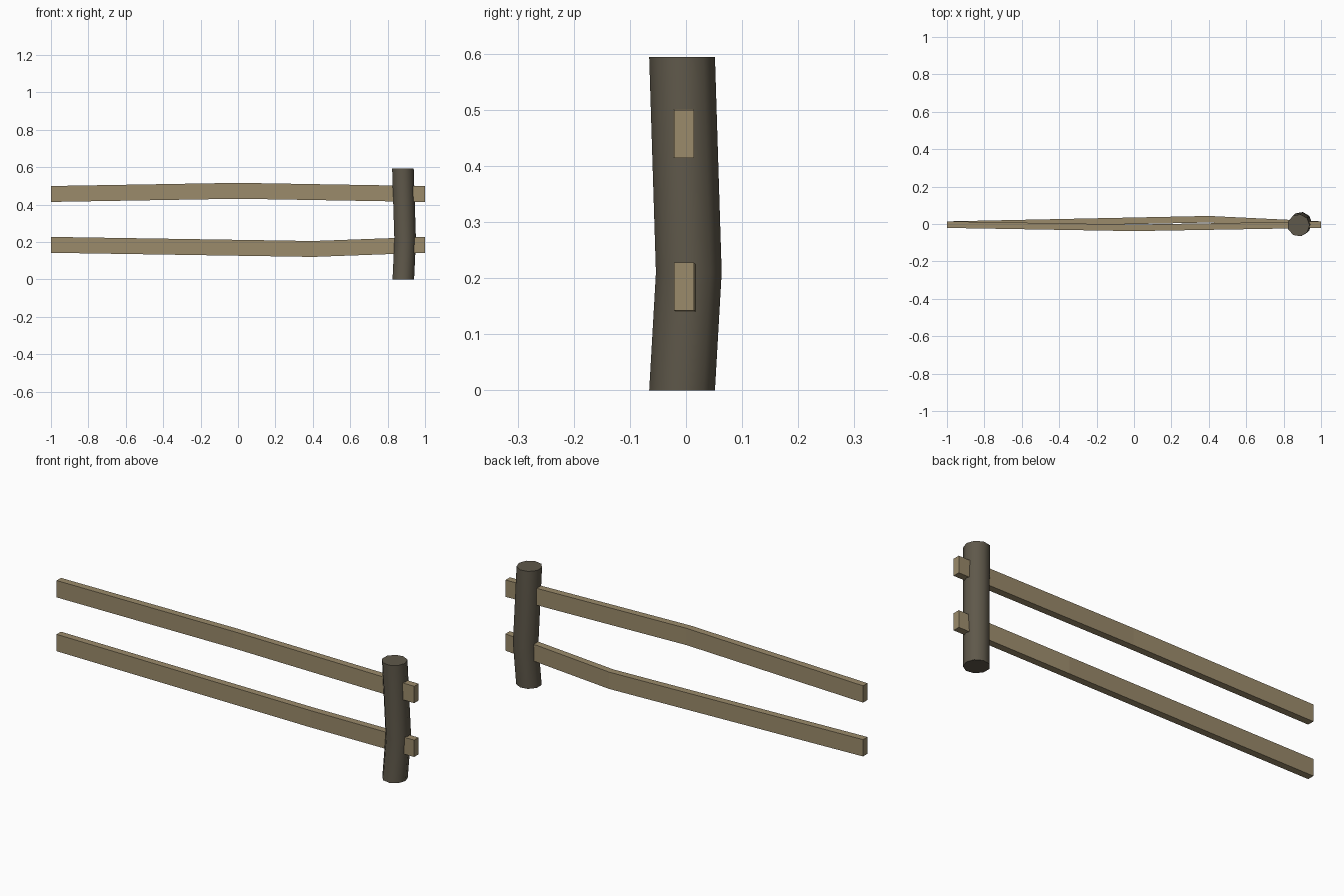
import bpy, bmesh, math

if "Cube" in bpy.data.objects:
    bpy.data.objects.remove(bpy.data.objects["Cube"])

def material(name, color):
    m = bpy.data.materials.new(name)
    m.diffuse_color = (*color, 1)
    m.use_nodes = True
    m.node_tree.nodes["Principled BSDF"].inputs["Base Color"].default_value = m.diffuse_color
    return m

rail_wood = material("light_wood", (0.328, 0.258, 0.147))
post_wood = material("dark_wood", (0.114, 0.098, 0.069))

def loft(name, rings, mat):
    """Skin a list of equal-sized point rings and cap both ends."""
    bm = bmesh.new()
    vr = [[bm.verts.new(p) for p in ring] for ring in rings]
    n = len(rings[0])
    for a, b in zip(vr, vr[1:]):
        for i in range(n):
            j = (i + 1) % n
            bm.faces.new((a[i], a[j], b[j], b[i]))
    bm.faces.new(vr[0][::-1])
    bm.faces.new(vr[-1])
    bmesh.ops.recalc_face_normals(bm, faces=bm.faces)
    me = bpy.data.meshes.new(name)
    bm.to_mesh(me)
    bm.free()
    me.materials.append(mat)
    ob = bpy.data.objects.new(name, me)
    bpy.context.collection.objects.link(ob)
    return ob

def rail(name, path):
    """Rectangular plank following (x, y, z) centres."""
    hy, hz = 0.0175, 0.0425
    rings = [[(x, y + sy * hy, z + sz * hz)
              for sy, sz in ((-1, -1), (1, -1), (1, 1), (-1, 1))]
             for x, y, z in path]
    return loft(name, rings, rail_wood)

# Two bowed rails running through the post
rail("upper_rail", [(-1, -0.0035, 0.457), (0, -0.0205, 0.474), (1, -0.0035, 0.457)])
rail("lower_rail", [(-1, -0.0035, 0.185), (0.4, 0.0255, 0.163), (1, -0.0035, 0.185)])

# Crooked nine-sided post
R, N = 0.0595, 9
rings = [[(cx + R * math.cos(2 * math.pi * i / N), cy + R * math.sin(2 * math.pi * i / N), z)
          for i in range(N)]
         for cx, cy, z in ((0.882, -0.007, 0), (0.892, 0.005, 0.21), (0.88, -0.007, 0.594))]
post = loft("post", rings, post_wood)
bpy.context.view_layer.objects.active = post
post.select_set(True)
bpy.ops.object.shade_smooth_by_angle(angle=math.radians(50))
